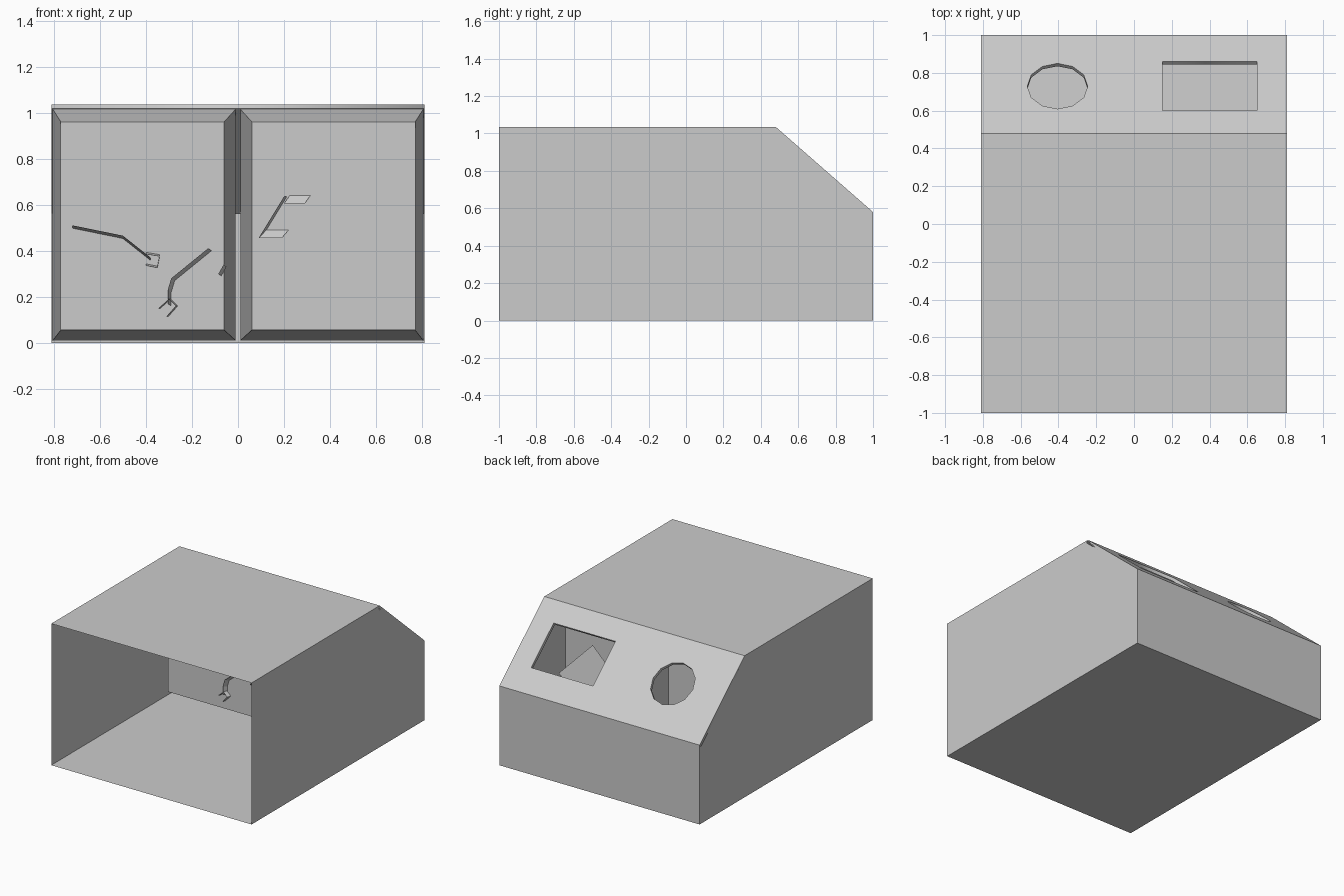
import bpy, bmesh, math
from mathutils import Matrix, Vector

cube = bpy.data.objects.get("Cube")
if cube:
    bpy.data.objects.remove(cube, do_unlink=True)

grey = bpy.data.materials.new("plain_grey")
grey.use_nodes = True
grey.diffuse_color = (0.6, 0.6, 0.6, 1)
grey.node_tree.nodes["Principled BSDF"].inputs["Base Color"].default_value = (0.6, 0.6, 0.6, 1)

W, H = 0.81, 1.035          # half width and height of the housing
FOLD, LIP = 0.48, 0.58      # y where the slope starts, z where it ends
THICK = 0.023               # thickness of the sloped panel
FRONT = 0.29                # y of the flat front of the inner bins


def mesh_object(name, faces):
    """Make an object from faces given as lists of corner points."""
    bm = bmesh.new()
    for corners in faces:
        bm.faces.new([bm.verts.new(c) for c in corners])
    bmesh.ops.remove_doubles(bm, verts=bm.verts, dist=0.0001)
    bmesh.ops.recalc_face_normals(bm, faces=bm.faces)
    mesh = bpy.data.meshes.new(name)
    bm.to_mesh(mesh)
    bm.free()
    mesh.materials.append(grey)
    obj = bpy.data.objects.new(name, mesh)
    bpy.context.collection.objects.link(obj)
    return obj


def loft(a, b):
    """Quads joining two open profiles of equal length."""
    return [[a[i], a[i + 1], b[i + 1], b[i]] for i in range(len(a) - 1)]


# Housing: thin sheet with an open front and a gap for the sloped panel
profile = [(FOLD, H), (-1, H), (-1, 0), (1, 0), (1, LIP)]
left = [(W, y, z) for y, z in profile]
right = [(-W, y, z) for y, z in profile]
walls = loft(left, right)
del walls[1]
mesh_object("housing", walls + [left, right])

# Sloped panel with a round and a rectangular window
down = Vector((0, 1 - FOLD, LIP - H))
length = down.length
down.normalize()
out = Vector((1, 0, 0)).cross(down)
if out.z < 0:
    out = -out
disc = [(-0.405 + 0.16 * math.cos(math.tau * i / 12),
         0.332 + 0.16 * math.sin(math.tau * i / 12)) for i in range(12)]
outlines = [
    [(-W, 0), (W, 0), (W, length), (-W, length)],
    [(0.15, 0.16), (0.65, 0.16), (0.65, 0.505), (0.15, 0.505)],
    disc,
]
curve = bpy.data.curves.new("sloped_panel", 'CURVE')
curve.dimensions = '2D'
curve.fill_mode = 'BOTH'
curve.extrude = THICK / 2
for outline in outlines:
    spline = curve.splines.new('POLY')
    spline.points.add(len(outline) - 1)
    for point, (u, v) in zip(spline.points, outline):
        point.co = (u, -v, 0, 1)
    spline.use_cyclic_u = True
curve.materials.append(grey)
panel = bpy.data.objects.new("sloped_panel", curve)
bpy.context.collection.objects.link(panel)
origin = Vector((0, FOLD, H)) - out * THICK / 2
panel.matrix_world = Matrix.Translation(origin) @ Matrix(
    (Vector((1, 0, 0)), -down, out)).transposed().to_4x4()
bpy.ops.object.select_all(action='DESELECT')
panel.select_set(True)
bpy.context.view_layer.objects.active = panel
bpy.ops.object.convert(target='MESH')

# Two tapered bins behind the windows, open towards the slope
for side, name in ((-1, "right_bin"), (1, "left_bin")):
    rim = [(0.468, 1.015), (0.98, 0.565), (0.98, 0.01)]
    face = [(FRONT, 0.055), (FRONT, 0.96)]
    inner = [(side * 0.06, y, z) for y, z in face] + [(side * 0.01, y, z) for y, z in rim]
    outer = [(side * 0.77, y, z) for y, z in face] + [(side * 0.805, y, z) for y, z in rim]
    faces = [[s[i] for s in (inner,) for i in range(5)],
             [s[i] for s in (outer,) for i in range(5)]]
    for i, j in ((0, 1), (1, 2), (4, 0)):
        faces.append([inner[i], inner[j], outer[j], outer[i]])
    mesh_object(name, faces)


def ribbon(name, path, shift):
    """Narrow tilted strip standing out of the front of a bin."""
    near = [(x, FRONT - 0.03, z) for x, z in path]
    far = [(x + shift[0], FRONT, z + shift[1]) for x, z in path]
    mesh_object(name, loft(near, far))


# Small strips poking through the bins
ribbon("long_strip", [(-0.72, 0.51), (-0.5, 0.465), (-0.38, 0.37)], (0, -0.012))
ribbon("long_strip_tip", [(-0.4, 0.385), (-0.34, 0.375), (-0.35, 0.325), (-0.4, 0.335)], (0, 0.008))
ribbon("bent_strip", [(-0.13, 0.41), (-0.29, 0.28), (-0.305, 0.23), (-0.305, 0.17)], (0.015, -0.01))
ribbon("bent_strip_tip", [(-0.345, 0.15), (-0.3, 0.19), (-0.27, 0.16), (-0.31, 0.115)], (0.008, 0))
ribbon("corner_strip", [(-0.085, 0.3), (-0.062, 0.34)], (0.012, -0.01))
ribbon("slanted_strip", [(0.09, 0.455), (0.2, 0.635)], (0.012, 0))
ribbon("upper_ledge", [(0.2, 0.605), (0.29, 0.605)], (0.025, 0.035))
ribbon("lower_ledge", [(0.09, 0.455), (0.19, 0.455)], (0.03, 0.035))

# Tilted card inside the left bin
mesh_object("tilted_card", [[(0.46, 0.42, 0.75), (0.7, 0.47, 0.5),
                             (0.44, 0.5, 0.3), (0.25, 0.45, 0.58)]])
